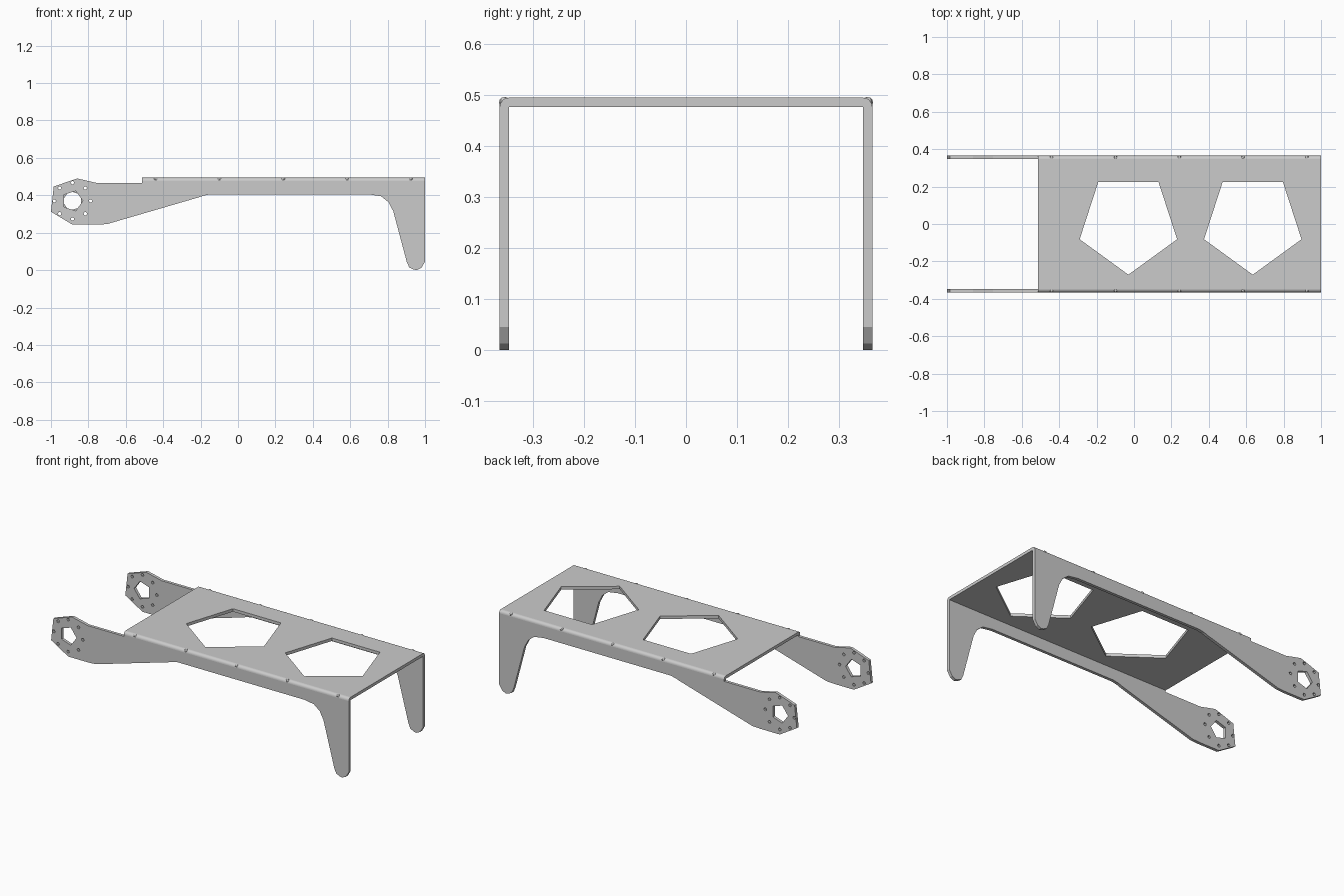
import bpy, bmesh
from math import sin, cos, pi, radians
from mathutils import Matrix, Vector

if "Cube" in bpy.data.objects:
    bpy.data.objects.remove(bpy.data.objects["Cube"])


def ngon(cx, cy, r, n, start=0.0):
    return [(cx + r * cos(start + 2 * pi * i / n),
             cy + r * sin(start + 2 * pi * i / n)) for i in range(n)]


def plate(name, loops, thickness, matrix):
    """Flat outline with holes, extruded about its mid plane."""
    cu = bpy.data.curves.new(name, 'CURVE')
    cu.dimensions = '2D'
    cu.fill_mode = 'BOTH'
    cu.extrude = thickness / 2
    for pts in loops:
        sp = cu.splines.new('POLY')
        sp.points.add(len(pts) - 1)
        for p, (x, y) in zip(sp.points, pts):
            p.co = (x, y, 0, 1)
        sp.use_cyclic_u = True
    tmp = bpy.data.objects.new(name + "_outline", cu)
    bpy.context.collection.objects.link(tmp)
    me = bpy.data.meshes.new_from_object(tmp)
    bpy.data.objects.remove(tmp)
    me.transform(matrix)
    bm = bmesh.new()
    bm.from_mesh(me)
    bmesh.ops.remove_doubles(bm, verts=bm.verts, dist=1e-5)
    bmesh.ops.recalc_face_normals(bm, faces=bm.faces)
    for f in bm.faces:
        f.smooth = False
    bm.to_mesh(me)
    bm.free()
    me.name = name
    ob = bpy.data.objects.new(name, me)
    bpy.context.collection.objects.link(ob)
    return ob


T = 0.018                      # sheet thickness
Y_IN, Z_IN, X0, X1 = 0.347, 0.476, -0.512, 1.0
HUB = (-0.885, 0.37)

# Side plates: arm with bolt hub on the left, leg on the right
side = [(-1, 0.312), (-0.885, 0.243), (-0.755, 0.243), (-0.70, 0.246),
        (-0.21, 0.389), (-0.185, 0.398), (-0.15, 0.405), (0.70, 0.405),
        (0.765, 0.395), (0.805, 0.363), (0.83, 0.315), (0.902, 0.045),
        (0.915, 0.015), (0.94, 0.003), (0.955, 0.0), (0.98, 0.012),
        (1, 0.045), (X1, Z_IN), (X0, Z_IN), (X0, 0.466), (-0.755, 0.466),
        (-0.86, 0.49), (-0.985, 0.447)]
for s, label in ((-1, "front"), (1, "back")):
    holes = [ngon(*HUB, 0.056, 5, 0 if s < 0 else pi)]
    holes += [ngon(x, z, 0.0095, 6) for x, z in ngon(*HUB, 0.097, 8)]
    m = Matrix.Translation((0, s * (Y_IN + T / 2), 0)) @ Matrix.Rotation(radians(90), 4, 'X')
    plate(label + "_side_plate", [side] + holes, T, m)

# Top plate with two pentagon openings
rect = [(X0, -Y_IN), (X1, -Y_IN), (X1, Y_IN), (X0, Y_IN)]
openings = [ngon(cx, 0.003, 0.274, 5, -pi / 2) for cx in (-0.03, 0.635)]
plate("top_plate", [rect] + openings, T, Matrix.Translation((0, 0, Z_IN + T / 2)))

# Rounded edge beads joining the top plate to the sides, with tack welds
for s, label in ((-1, "front"), (1, "back")):
    arc = [(Y_IN, Z_IN)] + [(Y_IN + T * cos(a * pi / 12), Z_IN + T * sin(a * pi / 12))
                            for a in range(7)]
    bm = bmesh.new()
    face = bm.faces.new([bm.verts.new((X0, s * y, z)) for y, z in arc])
    ext = bmesh.ops.extrude_face_region(bm, geom=[face], use_keep_orig=True)
    moved = [v for v in ext['geom'] if isinstance(v, bmesh.types.BMVert)]
    bmesh.ops.translate(bm, verts=moved, vec=(X1 - X0, 0, 0))
    bmesh.ops.recalc_face_normals(bm, faces=bm.faces)
    for f in bm.faces:
        f.smooth = True
    me = bpy.data.meshes.new(label + "_edge_bead")
    bm.to_mesh(me)
    bm.free()
    ob = bpy.data.objects.new(label + "_edge_bead", me)
    bpy.context.collection.objects.link(ob)
    bpy.context.view_layer.objects.active = ob
    ob.select_set(True)
    bpy.ops.object.shade_smooth_by_angle(angle=radians(30))
    ob.select_set(False)

    bm = bmesh.new()
    for i in range(5):
        pos = Vector((-0.44 + 0.341 * i, s * (Y_IN + 0.0085), Z_IN + 0.0085))
        bmesh.ops.create_uvsphere(bm, u_segments=8, v_segments=6, radius=0.011,
                                  matrix=Matrix.Translation(pos))
    me = bpy.data.meshes.new(label + "_tack_welds")
    bm.to_mesh(me)
    bm.free()
    bpy.context.collection.objects.link(bpy.data.objects.new(label + "_tack_welds", me))
